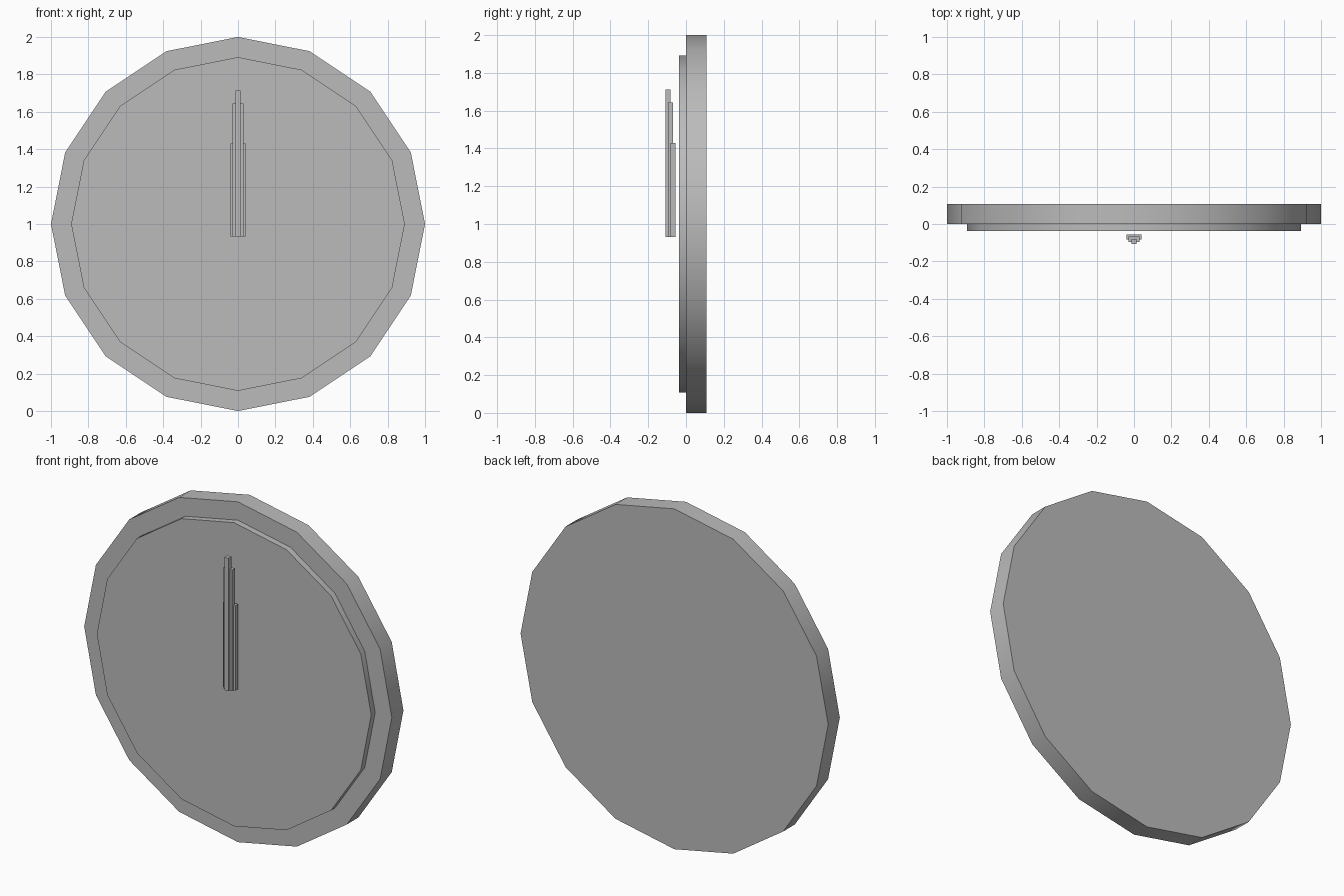
import bpy
import math

cube = bpy.data.objects.get("Cube")
if cube:
    bpy.data.objects.remove(cube, do_unlink=True)

# Single plain grey for the whole clock
grey = bpy.data.materials.new("plain_grey")
grey.use_nodes = True
COLOUR = (0.5, 0.5, 0.5, 1.0)
grey.diffuse_color = COLOUR
grey.node_tree.nodes["Principled BSDF"].inputs["Base Color"].default_value = COLOUR


def finish(name):
    obj = bpy.context.object
    obj.name = name
    obj.data.materials.append(grey)
    bpy.ops.object.transform_apply(location=False, rotation=True, scale=True)
    return obj


def disc(name, radius, front, back):
    """Sixteen-sided disc facing the front, with a corner at the top."""
    bpy.ops.mesh.primitive_cylinder_add(
        vertices=16, radius=radius, depth=back - front,
        location=(0, (front + back) / 2, 1), rotation=(math.pi / 2, 0, 0))
    finish(name)
    bpy.ops.object.shade_smooth_by_angle(angle=math.radians(30))


def hand(name, width, top, front):
    """Thin upright bar starting just below the dial centre."""
    bottom, depth = 0.932, 0.027
    bpy.ops.mesh.primitive_cube_add(
        size=1, location=(0, front + depth / 2, (bottom + top) / 2))
    bpy.context.object.scale = (width, depth, top - bottom)
    finish(name)


# Body and dial
disc("clock_body", 1.0, 0.0, 0.108)
disc("clock_dial", 0.892, -0.037, 0.0)

# Hands, stacked from the dial outwards
hand("hour_hand", 0.08, 1.43, -0.082)
hand("minute_hand", 0.057, 1.643, -0.095)
hand("second_hand", 0.027, 1.713, -0.108)
